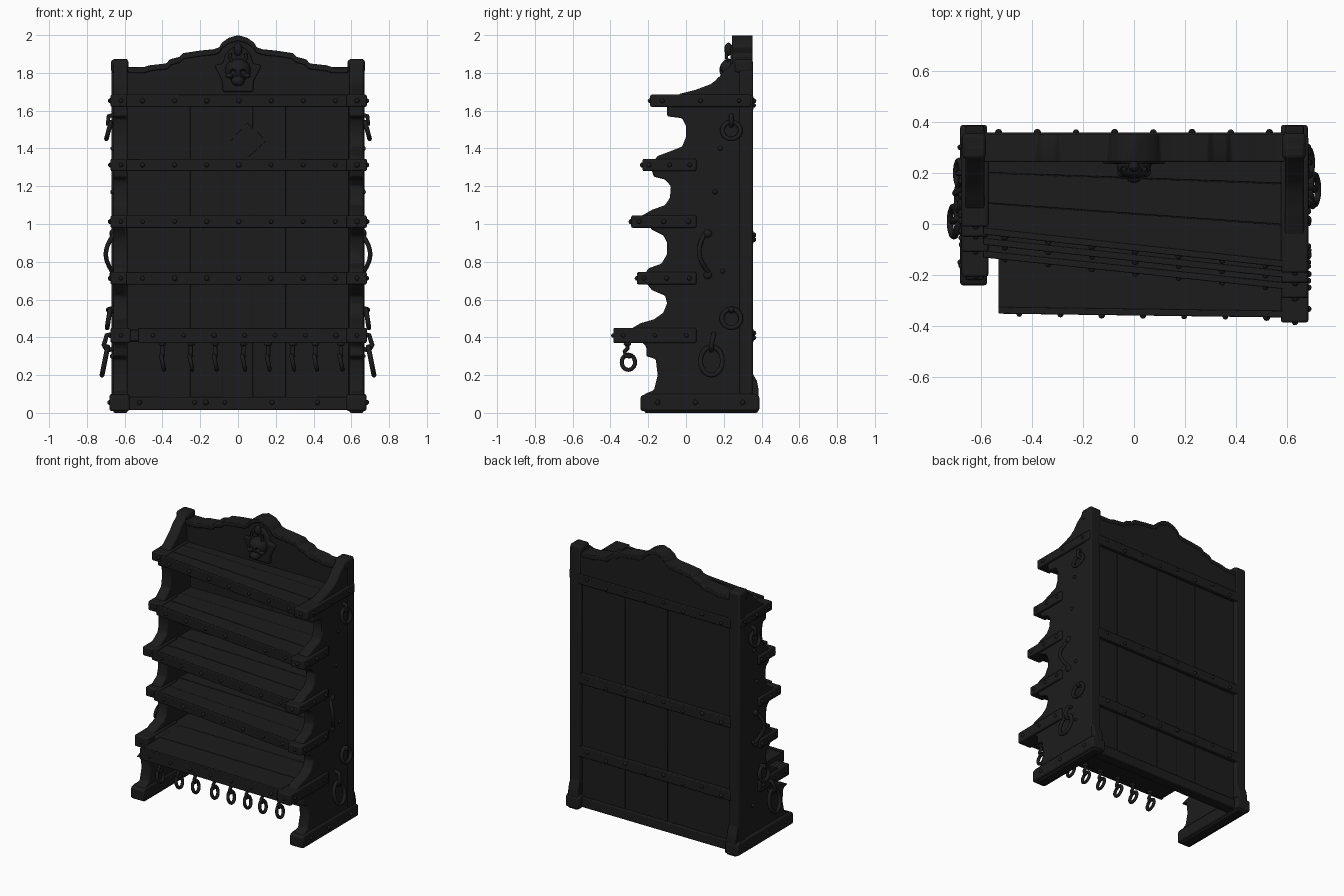
import bpy, bmesh, math, random
from mathutils import Matrix, Vector

if "Cube" in bpy.data.objects:
    bpy.data.objects.remove(bpy.data.objects["Cube"])

random.seed(4)
mat = bpy.data.materials.new("charcoal black")
mat.diffuse_color = (0.0115, 0.0115, 0.0115, 1)
mat.use_nodes = True
mat.node_tree.nodes["Principled BSDF"].inputs["Base Color"].default_value = mat.diffuse_color


def finish(name, bm, bevel=0.0):
    bmesh.ops.recalc_face_normals(bm, faces=bm.faces)
    me = bpy.data.meshes.new(name)
    bm.to_mesh(me)
    bm.free()
    me.materials.append(mat)
    ob = bpy.data.objects.new(name, me)
    bpy.context.collection.objects.link(ob)
    if bevel:
        m = ob.modifiers.new("worn_edge", 'BEVEL')
        m.width, m.segments, m.limit_method = bevel, 2, 'ANGLE'
    bpy.ops.object.select_all(action='DESELECT')
    ob.select_set(True)
    bpy.context.view_layer.objects.active = ob
    bpy.ops.object.shade_smooth_by_angle(angle=math.radians(35))
    return ob


def prism(name, pts, axis, a, b, bevel=0.006):
    """Extrude a 2D outline along an axis from a to b."""
    def place(p, h):
        return {'x': (h, p[0], p[1]), 'y': (p[0], h, p[1]), 'z': (p[0], p[1], h)}[axis]
    bm = bmesh.new()
    lo = [bm.verts.new(place(p, a)) for p in pts]
    hi = [bm.verts.new(place(p, b)) for p in pts]
    bm.faces.new(lo)
    bm.faces.new(hi)
    for i in range(len(pts)):
        j = (i + 1) % len(pts)
        bm.faces.new((lo[i], lo[j], hi[j], hi[i]))
    return finish(name, bm, bevel)


def box(name, x0, x1, y0, y1, z0, z1, bevel=0.006):
    return prism(name, [(x0, y0), (x1, y0), (x1, y1), (x0, y1)], 'z', z0, z1, bevel)


def blob(name, loc, size):
    bm = bmesh.new()
    bmesh.ops.create_uvsphere(bm, u_segments=20, v_segments=12, radius=1,
                              matrix=Matrix.Translation(loc) @ Matrix.Diagonal((*size, 1)))
    return finish(name, bm)


def tube(name, pts, r, closed=False):
    cu = bpy.data.curves.new(name, 'CURVE')
    cu.dimensions, cu.bevel_depth, cu.bevel_resolution = '3D', r, 2
    cu.use_fill_caps = True
    sp = cu.splines.new('POLY')
    sp.points.add(len(pts) - 1)
    for p, q in zip(sp.points, pts):
        p.co = (*q, 1)
    sp.use_cyclic_u = closed
    sp.use_smooth = True
    cu.materials.append(mat)
    ob = bpy.data.objects.new(name, cu)
    bpy.context.collection.objects.link(ob)


def ring(name, c, ry, rz, r, lean=0.0):
    """Ring hanging in the yz plane, leaning outward in x toward its bottom."""
    pts = []
    for i in range(24):
        t = math.tau * i / 24
        pts.append((c[0] - lean * math.sin(t), c[1] + ry * math.cos(t), c[2] + rz * math.sin(t)))
    tube(name, pts, r, True)


nails = []

# side panels: scalloped outline (y, z); the left one is shallower above the foot
side = [(.38, 0), (.385, .12), (.375, .17), (.352, .21), (.35, 1.84), (.3, 1.875), (.26, 1.87),
        (.24, 1.84), (.2, 1.81), (.17, 1.77), (.13, 1.74), (.05, 1.71), (-.03, 1.69), (-.1, 1.65),
        (-.1, 1.57), (-.02, 1.56), (0, 1.52), (0, 1.46), (-.02, 1.41), (-.07, 1.39), (-.15, 1.36),
        (-.19, 1.31), (-.17, 1.25), (-.11, 1.235), (-.08, 1.2), (-.085, 1.14), (-.11, 1.1),
        (-.18, 1.075), (-.24, 1.04), (-.18, .97), (-.12, .94), (-.1, .9), (-.1, .84), (-.13, .79),
        (-.2, .765), (-.23, .71), (-.18, .65), (-.11, .62), (-.1, .58), (-.12, .53), (-.17, .495),
        (-.24, .475), (-.3, .44), (-.21, .35), (-.21, .3), (-.16, .285), (-.15, .2),
        (-.17, .12), (-.22, .1), (-.22, 0)]


def left_y(y, z):
    return y + (.18 * max(0, min(1, (.14 - y) / .32)) if z > .33 else 0)


prism("right_side_panel", side, 'x', .59, .665, .008)
prism("left_side_panel", [(left_y(y, z), z) for y, z in side], 'x', -.66, -.585, .008)
for s, n in ((1, "right"), (-1, "left")):
    lo, hi = sorted((s * .575, s * .68))
    prism(n + "_foot", [(-.24, .01), (-.24, .09), (-.21, .1), (.36, .1), (.388, .09), (.388, .01)],
          'x', lo, hi, .01)
    box(n + "_back_post", lo + .01, hi - .01, .28, .355, .05, 1.86, .01)
    box(n + "_post_cap", *sorted((s * .58, s * .672)), .255, .355, 1.8, 1.872, .015)
    for y in (-.15, .05, .3):
        nails.append((s * .68, y, .055))
    for z in (.3, .75, 1.17, 1.4):
        nails.append((s * .664, .18 + .03 * math.sin(z * 9), z))

# shelves: level, front edge at left and right, bracket tip on right
levels = [(1.62, 1.685, -.035, -.165, -.19), (1.28, 1.345, -.075, -.205, -.23),
          (.98, 1.045, -.125, -.25, -.29), (.68, .745, -.1, -.235, -.26),
          (.37, .45, -.345, -.36, -.385)]
for k, (z0, z1, yl, yr, tip) in enumerate(levels):
    n = "shelf_%d" % (k + 1)
    xl = -.53 if k == 4 else -.59
    zt = z1 - .008
    for i in range(3):
        f0, f1 = i / 3, (i + 1) / 3 - .003
        a0, a1 = yl + (.32 - yl) * f0, yl + (.32 - yl) * f1
        b0, b1 = yr + (.32 - yr) * f0, yr + (.32 - yr) * f1
        prism("%s_plank_%d" % (n, i + 1), [(xl if i < 2 else -.59, a0), (.6, b0), (.6, b1),
              (xl if i < 2 else -.59, a1)], 'z', z0 + .006, zt - random.uniform(0, .005), .003)
    # front band with nails
    prism(n + "_front_band", [(xl, yl - .006), (.6, yr - .006), (.6, yr + .02), (xl, yl + .02)],
          'z', z0, z1, .004)
    for i in range(7):
        f = (i + .5) / 7
        nails.append((xl + (.6 - xl) * f, yl + (yr - yl) * f - .006, (z0 + z1) / 2))
    # bracket straps wrapping the side panels
    back = .345 if k == 0 else .055
    box(n + "_right_bracket", .575, .682, tip, back, z0, z1, .008)
    ltip = left_y(tip, z0)
    lback = back + (0 if k == 0 else .08)
    box(n + "_left_bracket", -.675, -.57, ltip, lback, z0, z1, .008)
    for f in (.12, .5, .88):
        nails.append((.682, tip + (back - tip) * f, (z0 + z1) / 2))
        nails.append((-.675, ltip + (lback - ltip) * f, (z0 + z1) / 2))
    nails += [(.63, tip, (z0 + z1) / 2), (-.62, ltip, (z0 + z1) / 2)]
box("shelf_5_left_return", -.6, -.5, -.13, .32, .38, .44)

# back boards with fine seams, overlapping so no light shows through
edges = [-.59, -.42, -.25, -.085, .08, .25, .42, .59]
for i in range(7):
    d = .002 * (i % 2)
    box("back_board_%d" % (i + 1), edges[i] - .003, edges[i + 1] + .003, .302 + d,
        .331 + d, .02 + random.uniform(0, .012), 1.8, .002)
box("bottom_rail", -.59, .59, .27, .35, .015, .085)
for x in (-.52, -.23, -.17, -.07, .18, .42):
    nails.append((x, .27, .055))
for k, z in enumerate((1.64, .93, .41)):
    box("rear_batten_%d" % (k + 1), -.6, .6, .32, .358, z - .035, z + .035, .005)
    for i in range(8):
        nails.append((-.53 + i * 1.06 / 7, .358, z + (.012 if i % 2 else -.012)))
prism("diamond_inlay", [(-.04, 1.44), (.05, 1.35), (.15, 1.44), (.05, 1.535)], 'y', .297, .306, .002)

# crest board and its raised rim
half = [(.0, 2.0), (.05, 1.985), (.085, 1.96), (.1, 1.935), (.13, 1.925), (.2, 1.918), (.29, 1.905),
        (.31, 1.885), (.36, 1.872), (.38, 1.85), (.47, 1.84), (.5, 1.83), (.59, 1.83)]
top = [(-x, z) for x, z in half[:0:-1]] + half
prism("crest_board", [(x, z - .008) for x, z in top] + [(.59, 1.67), (-.59, 1.67)], 'y', .26, .349, .004)
prism("crest_rim", top + [(x * .985, z - .03) for x, z in reversed(top)], 'y', .243, .352, .005)

# shield plaque with a skull relief
h = [(.08, 1.70), (.085, 1.76), (.125, 1.84), (.08, 1.85), (.065, 1.9), (.03, 1.935)]
prism("plaque", h + [(-x, z) for x, z in reversed(h)], 'y', .235, .3, .008)
skull = blob("skull", (0, .232, 1.815), (.068, .055, .06))
for s in (-1, 1):
    cut = blob("eye_cutter", (s * .027, .178, 1.805), (.018, .03, .014))
    cut.hide_render = True
    cut.hide_viewport = True
    m = skull.modifiers.new("eye_socket", 'BOOLEAN')
    m.operation, m.object, m.solver = 'DIFFERENCE', cut, 'EXACT'
    blob("cheekbone", (s * .045, .205, 1.785), (.022, .022, .014))
    tube("skull_horn", [(s * .03, .22, 1.86), (s * .045, .215, 1.88), (s * .04, .215, 1.905)], .009)
blob("jaw", (0, .2, 1.757), (.036, .04, .028))
blob("crown_knob", (0, .225, 1.925), (.022, .022, .035))

# hooks with rings below the lowest shelf
for i, x in enumerate((-.4, -.25, -.12, .03, .16, .29, .41, .545)):
    ring("hanging_ring_%d" % (i + 1), (x, -.305, .268), .035, .04, .011, .008)
    tube("ring_hook_%d" % (i + 1), [(x, -.31, .385), (x, -.31, .34), (x, -.325, .325),
         (x, -.32, .3), (x, -.3, .298), (x, -.29, .31)], .011)
    blob("hook_plate", (x, -.31, .365), (.02, .02, .012))

# iron rings and handles on both sides: depth of upper ring, middle ring, large ring, handle
for s, n, yu, ym, yg, yh in ((1, "right", .24, .24, .135, .1), (-1, "left", .2, .1, .01, .15)):
    ring(n + "_upper_ring", (s * .685, yu, 1.495), .048, .045, .012, s * .012)
    tube(n + "_upper_staple", [(s * .65, yu, 1.58), (s * .685, yu, 1.57),
         (s * .69, yu, 1.53), (s * .66, yu, 1.52)], .012)
    ring(n + "_middle_ring", (s * .685, ym, .5), .05, .05, .013, s * .008)
    blob(n + "_middle_pin", (s * .67, ym, .545), (.03, .018, .018))
    ring(n + "_large_ring", (s * .705, yg, .275), .058, .075, .013, s * .015)
    tube(n + "_large_staple", [(s * .65, yg + .01, .42), (s * .695, yg + .01, .41),
         (s * .71, yg, .36), (s * .695, yg, .33), (s * .66, yg, .34)], .013)
    # curved pull handle
    tube(n + "_handle", [(s * (.655 + .045 * math.sin(math.pi * t / 10)),
         yh - .045 * math.sin(math.pi * t / 10) + .003 * t, .95 - .022 * t)
         for t in range(11)], .012)
    for z in (.95, .73):
        blob(n + "_handle_knob", (s * .665, yh + .015, z), (.016, .022, .022))

# all nail heads
bm = bmesh.new()
for p in nails:
    bmesh.ops.create_icosphere(bm, subdivisions=2, radius=random.uniform(.011, .0145),
                               matrix=Matrix.Translation(Vector(p)))
finish("nail_heads", bm)
